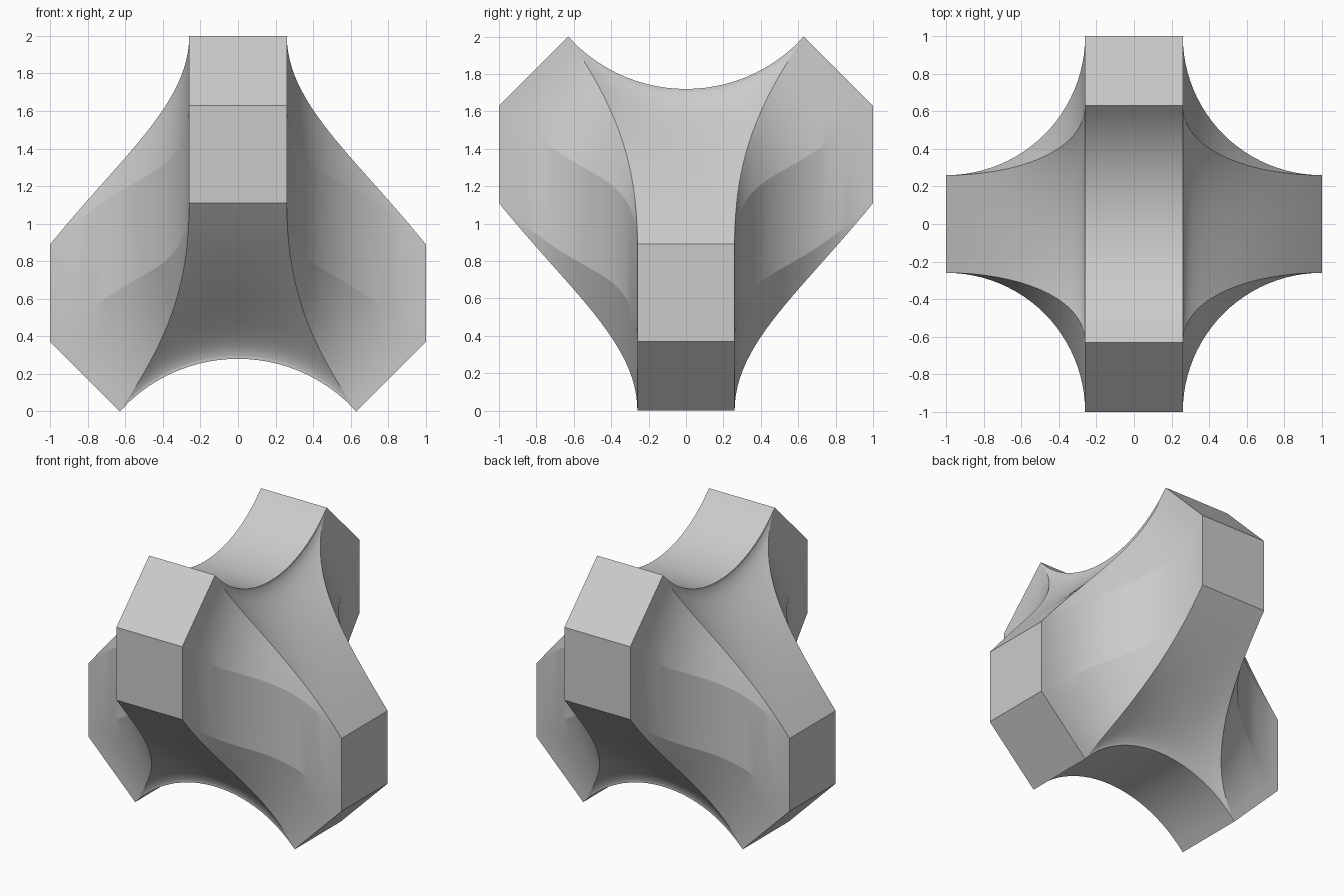
import bpy, bmesh, math
from mathutils import Vector as V

if "Cube" in bpy.data.objects:
    bpy.data.objects.remove(bpy.data.objects["Cube"])

N = 24                       # segments along each curved edge
A, B, C, S = 0.26, 0.63, 0.11, 0.28   # half width, octagon offsets, saddle sag
R = (B * B + S * S) / (2 * S)

bm = bmesh.new()


# Symmetry helpers: mirror x, mirror y, quarter turn with z flip
def mx(p): return V((-p.x, p.y, p.z))
def my(p): return V((p.x, -p.y, p.z))
def turn(p): return V((p.y, -p.x, -p.z))


def copies(*ops):
    result = [lambda p: p]
    for op in ops:
        result += [lambda p, f=f, op=op: op(f(p)) for f in result]
    return result


def patch(func, nu, nv, *ops):
    for f in copies(*ops):
        g = [[bm.verts.new(f(func(i / nu, j / nv)) + V((0, 0, 1)))
              for j in range(nv + 1)] for i in range(nu + 1)]
        for i in range(nu):
            for j in range(nv):
                bm.faces.new((g[i][j], g[i + 1][j], g[i + 1][j + 1], g[i][j + 1]))


# Edge curves
def s_curve(t):
    a = t * math.pi / 2
    r = 1 - A
    return V((1 - r * math.cos(a), -1 + r * math.sin(a),
              B - r * (t + 0.055 * math.sin(2 * math.pi * t))))


def limb_edge(t):
    p = [V((A, -B, 1)), V((A, -0.39, 0.64)), V((0.62, -A, 0.36)), V((1, -A, -C))]
    s = 1 - t
    return p[0]*s**3 + p[1]*3*s*s*t + p[2]*3*s*t*t + p[3]*t**3


def sag(v):
    return -(math.sqrt(R * R - (B * v) ** 2) - (R - S))


# Surface patches
def saddle(u, v):
    w = 2 * v - 1
    return V((A * (2 * u - 1), B * w, 1 + sag(w)))


def junction(u, v):
    p = limb_edge(u)
    w = 2 * v - 1
    return V((p.x, -p.y * w, p.z + (1 - u) ** 2.5 * sag(w)))


def gusset(u, v):
    return limb_edge(u).lerp(s_curve(u), v)


def band(u, v):
    return s_curve(u) - V((0, 0, 2 * A * v))


def slanted_end(u, v):
    return V((A * (2*u - 1), -B - (1 - B) * v, 1 - (1 - B) * v))


def upright_end(u, v):
    return V((A * (2*u - 1), -1, B - 2 * A * v))


patch(saddle, 1, N, turn)
patch(junction, N, N, mx, turn)
patch(gusset, N, 4, mx, my, turn)
patch(band, N, 1, mx, my)
patch(slanted_end, 1, 4, my, turn)
patch(upright_end, 1, 1, my, turn)

bmesh.ops.remove_doubles(bm, verts=bm.verts, dist=0.0005)
bmesh.ops.recalc_face_normals(bm, faces=bm.faces)
mesh = bpy.data.meshes.new("four_armed_block")
bm.to_mesh(mesh)
bm.free()
obj = bpy.data.objects.new("four_armed_block", mesh)
bpy.context.collection.objects.link(obj)
bpy.context.view_layer.objects.active = obj
obj.select_set(True)
bpy.ops.object.shade_smooth_by_angle(angle=math.radians(10))
